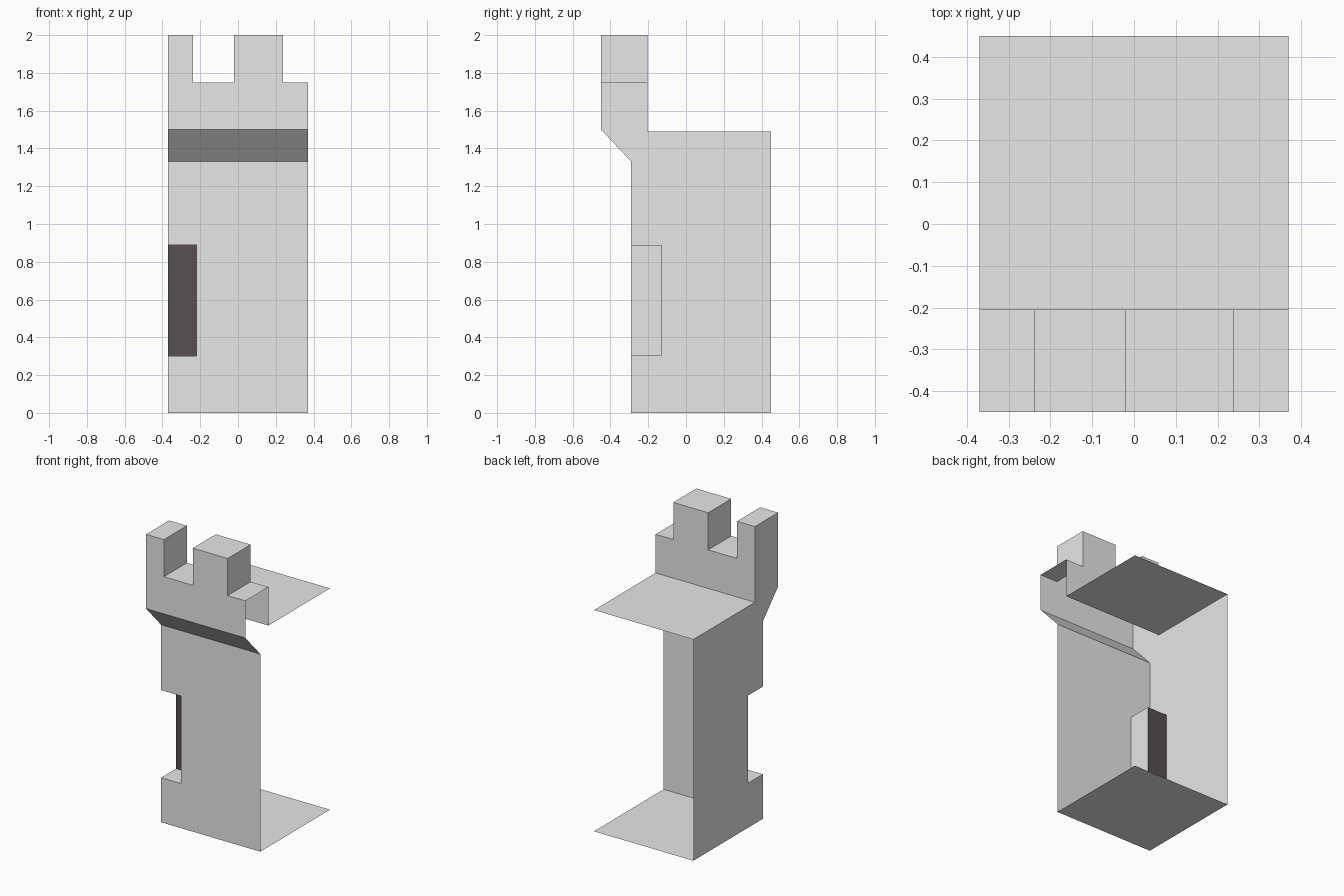
import bpy, bmesh
from mathutils import Vector

if "Cube" in bpy.data.objects:
    bpy.data.objects.remove(bpy.data.objects["Cube"])

# Main dimensions
XL, XR = -0.37, 0.37
Y_OUT, Y_FRONT, Y_IN, Y_BACK = -0.45, -0.29, -0.205, 0.45
Z_CORBEL, Z_LIP, Z_WALK, Z_NOTCH, Z_TOP = 1.33, 1.50, 1.49, 1.75, 2.0
SLIT_X, SLIT_Y, SLIT_LO, SLIT_HI = -0.22, -0.13, 0.30, 0.89


def material(name, rgb):
    m = bpy.data.materials.new(name)
    m.diffuse_color = (*rgb, 1)
    m.use_nodes = True
    m.node_tree.nodes["Principled BSDF"].inputs["Base Color"].default_value = m.diffuse_color
    return m


STONE = material("pale_stone", (0.8, 0.8, 0.8))
DARK = material("dark_opening", (0.095, 0.080, 0.087))


def part(name, mat, faces):
    """Open shell part: faces = [(outward direction, corner points)]."""
    bm = bmesh.new()
    for out, pts in faces:
        f = bm.faces.new([bm.verts.new(p) for p in pts])
        f.normal_update()
        if f.normal.dot(Vector(out)) < 0:
            f.normal_flip()
    bmesh.ops.remove_doubles(bm, verts=bm.verts, dist=1e-5)
    me = bpy.data.meshes.new(name)
    bm.to_mesh(me)
    bm.free()
    me.materials.append(mat)
    bpy.context.collection.objects.link(bpy.data.objects.new(name, me))


def in_x(x, pts):
    return [(x, y, z) for y, z in pts]


def in_y(y, pts):
    return [(x, y, z) for x, z in pts]


def strip(a, b, x0=XL, x1=XR):
    """Quad spanning x0..x1 between two (y, z) points."""
    return [(x0, *a), (x1, *a), (x1, *b), (x0, *b)]


LEFT, RIGHT, FRONT, BACK = (-1, 0, 0), (1, 0, 0), (0, -1, 0), (0, 1, 0)
UP, DOWN = (0, 0, 1), (0, 0, -1)

# Front wall, cut out at the left edge for the half arrow slit
part("front_wall", STONE, [(FRONT, in_y(Y_FRONT, [
    (XL, 0), (XR, 0), (XR, Z_CORBEL), (XL, Z_CORBEL),
    (XL, SLIT_HI), (SLIT_X, SLIT_HI), (SLIT_X, SLIT_LO), (XL, SLIT_LO)]))])

# Left wall with the parapet profile (right and back sides stay open)
part("side_wall", STONE, [(LEFT, in_x(XL, [
    (Y_FRONT, 0), (Y_BACK, 0), (Y_BACK, Z_WALK), (Y_IN, Z_WALK),
    (Y_IN, Z_TOP), (Y_OUT, Z_TOP), (Y_OUT, Z_LIP), (Y_FRONT, Z_CORBEL),
    (Y_FRONT, SLIT_HI), (SLIT_Y, SLIT_HI), (SLIT_Y, SLIT_LO), (Y_FRONT, SLIT_LO)]))])

# Floor, walkway and sloped corbel
part("floor", STONE, [(DOWN, strip((Y_FRONT, 0), (Y_BACK, 0)))])
part("walkway", STONE, [(UP, strip((Y_IN, Z_WALK), (Y_BACK, Z_WALK)))])
part("corbel", STONE, [((0, -1, -1), strip((Y_FRONT, Z_CORBEL), (Y_OUT, Z_LIP)))])

# Battlements: steps along x with their top heights
steps = [(XL, -0.237, Z_TOP), (-0.237, -0.022, Z_NOTCH),
         (-0.022, 0.238, Z_TOP), (0.238, XR, Z_NOTCH)]
outline = [p for x0, x1, z in steps for p in ((x0, z), (x1, z))]
battlement = [
    (FRONT, in_y(Y_OUT, [(XR, Z_LIP), (XL, Z_LIP)][::-1] and [(XL, Z_LIP)] + outline + [(XR, Z_LIP)])),
    (BACK, in_y(Y_IN, [(XL, Z_WALK)] + outline + [(XR, Z_WALK)]))]
for x0, x1, z in steps:
    battlement.append((UP, strip((Y_OUT, z), (Y_IN, z), x0, x1)))
for (_, x, za), (_, _, zb) in zip(steps, steps[1:]):
    battlement.append((RIGHT if za > zb else LEFT, in_x(x, [
        (Y_OUT, za), (Y_IN, za), (Y_IN, zb), (Y_OUT, zb)])))
part("battlement", STONE, battlement)

# Arrow slit recess and its dark back panel
part("slit_recess", STONE, [
    (UP, strip((Y_FRONT, SLIT_LO), (SLIT_Y, SLIT_LO), XL, SLIT_X)),
    (DOWN, strip((Y_FRONT, SLIT_HI), (SLIT_Y, SLIT_HI), XL, SLIT_X)),
    (LEFT, in_x(SLIT_X, [(Y_FRONT, SLIT_LO), (SLIT_Y, SLIT_LO),
                         (SLIT_Y, SLIT_HI), (Y_FRONT, SLIT_HI)]))])
part("slit_opening", DARK, [
    (FRONT, strip((SLIT_Y, SLIT_LO), (SLIT_Y, SLIT_HI), XL, SLIT_X))])
